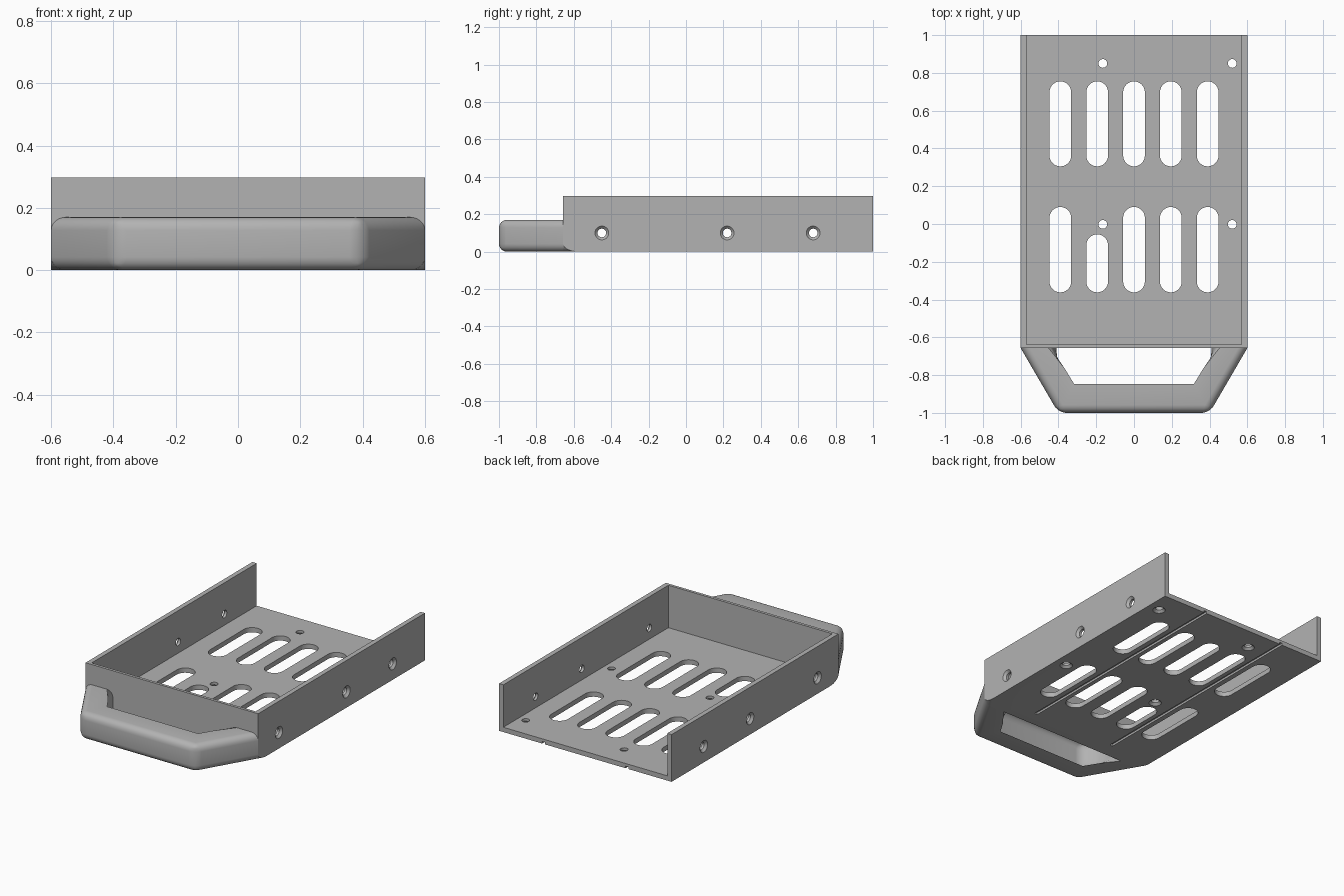
import bpy, bmesh, math
from mathutils import Vector

if "Cube" in bpy.data.objects:
    bpy.data.objects.remove(bpy.data.objects["Cube"])

W, H = 0.60, 0.297             # half width, wall height
YF, YB = -0.657, 1.0           # tray front and back
SIDE, FRONT, FLOOR = 0.03, 0.018, 0.03
HANDLE_H, R = 0.17, 0.042      # handle height and edge rounding

grey = bpy.data.materials.new("grey_metal")
grey.diffuse_color = (0.45, 0.45, 0.45, 1)
grey.use_nodes = True
grey.node_tree.nodes["Principled BSDF"].inputs["Base Color"].default_value = grey.diffuse_color


def loft(bm, rings):
    """Closed solid through a list of equally sized rings of points."""
    vs = [[bm.verts.new(p) for p in ring] for ring in rings]
    n = len(vs[0])
    for a, b in zip(vs, vs[1:]):
        for i in range(n):
            j = (i + 1) % n
            bm.faces.new((a[i], a[j], b[j], b[i]))
    bm.faces.new(vs[0][::-1])
    bm.faces.new(vs[-1])


def box(bm, x0, x1, y0, y1, z0, z1):
    loft(bm, [[(x0, y0, z), (x1, y0, z), (x1, y1, z), (x0, y1, z)] for z in (z0, z1)])


def finish(name, bm):
    bmesh.ops.recalc_face_normals(bm, faces=bm.faces)
    me = bpy.data.meshes.new(name)
    bm.to_mesh(me)
    bm.free()
    me.materials.append(grey)
    ob = bpy.data.objects.new(name, me)
    bpy.context.collection.objects.link(ob)
    return ob


def activate(ob):
    bpy.ops.object.select_all(action='DESELECT')
    ob.select_set(True)
    bpy.context.view_layer.objects.active = ob


def countersunk(bm, centre, axis, u, v):
    """Screw hole going inward along axis from an outer surface."""
    c, ax, u, v = map(Vector, (centre, axis, u, v))
    steps = [(-0.01, 0.037), (0.0, 0.037), (0.014, 0.023), (0.06, 0.023)]
    loft(bm, [[c + ax * d + (u * math.cos(t) + v * math.sin(t)) * r
               for t in (2 * math.pi * i / 32 for i in range(32))] for d, r in steps])


# Tray: open at the top and back
outline = [(-W, YF), (W, YF), (W, YB), (W - SIDE, YB), (W - SIDE, YF + FRONT),
           (-W + SIDE, YF + FRONT), (-W + SIDE, YB), (-W, YB)]
bm = bmesh.new()
box(bm, -W, W, YF, YB, 0, H)
tray = finish("tray", bm)

bm = bmesh.new()
# Inner space
box(bm, -W + SIDE, W - SIDE, YF + FRONT, YB + 0.1, FLOOR, H + 0.1)
pocket = finish("pocket_cutter", bm)

bm = bmesh.new()
# Ventilation slots
SR = 0.0575
for i in range(5):
    x = (i - 2) * 0.195
    for y0, y1 in ((0.305, 0.755), (-0.362, -0.055 if i == 1 else 0.09)):
        pts = []
        for cy, start in ((y1 - SR, 0), (y0 + SR, math.pi)):
            for k in range(17):
                t = start + math.pi * k / 16
                pts.append((x + SR * math.cos(t), cy + SR * math.sin(t)))
        loft(bm, [[(px, py, z) for px, py in pts] for z in (-0.1, 0.1)])
# Floor screw holes
for x in (-0.165, 0.52):
    for y in (-0.002, 0.85):
        countersunk(bm, (x, y, 0), (0, 0, 1), (1, 0, 0), (0, 1, 0))
for s in (-1, 1):
    # Side screw holes
    for y in (-0.45, 0.22, 0.68):
        countersunk(bm, (s * W, y, 0.1), (-s, 0, 0), (0, 1, 0), (0, 0, 1))
    # Grooves under the floor
    box(bm, s * 0.29 - 0.01, s * 0.29 + 0.01, -0.555, YB + 0.1, -0.1, 0.013)
    # Rounded lower front corners, continuing the handle edge
    d = Vector((0.2 * s, 0.343, 0)).normalized()
    n = Vector((-d.y * s, abs(d.x), 0))
    prof = [(-0.05, -0.05), (R, -0.05)]
    prof += [(R - R * math.sin(t), R - R * math.cos(t))
             for t in (math.pi / 2 * k / 8 for k in range(9))]
    prof += [(-0.05, R)]
    corner = Vector((s * W, YF, 0))
    loft(bm, [[corner + d * t + n * a + Vector((0, 0, z)) for a, z in prof]
              for t in (-0.1, 0.25)])
holes = finish("hole_cutter", bm)

activate(tray)
for cutter in (pocket, holes):
    cutter.hide_render = True
    mod = tray.modifiers.new(cutter.name, 'BOOLEAN')
    mod.operation = 'DIFFERENCE'
    mod.solver = 'EXACT'
    mod.object = cutter
    bpy.ops.object.modifier_apply(modifier=mod.name)
for cutter in (pocket, holes):
    bpy.data.objects.remove(cutter)
bpy.ops.object.shade_smooth_by_angle(angle=math.radians(30))

# Handle: rounded bar with two slanted arms
half = [(0.34, -0.89), (0.41, -0.775), (0.41, YF), (W, YF), (0.40, -1.0)]
loop = half + [(-x, y) for x, y in reversed(half)]
bm = bmesh.new()
loft(bm, [[(x, y, z) for x, y in loop] for z in (0, HANDLE_H)])
edges = [e for e in bm.edges if not any(abs(v.co.y - YF) < 1e-4 for v in e.verts)
         or abs(e.verts[0].co.y - e.verts[1].co.y) > 1e-4]
bmesh.ops.bevel(bm, geom=edges, offset=R, offset_type='OFFSET', segments=6,
                profile=0.5, affect='EDGES', clamp_overlap=True)
handle = finish("handle", bm)
activate(handle)
bpy.ops.object.shade_smooth_by_angle(angle=math.radians(35))
